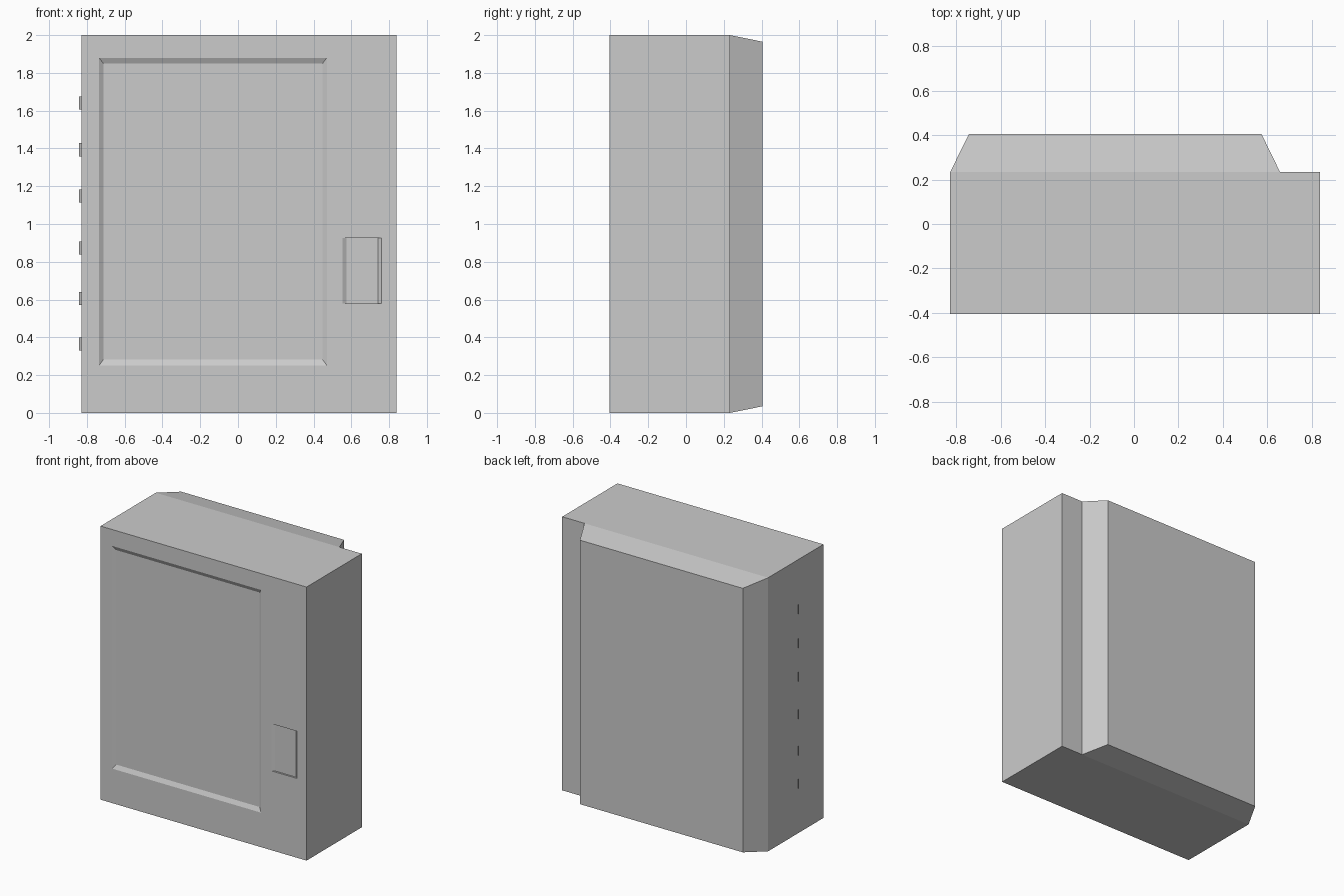
import bpy, bmesh

if "Cube" in bpy.data.objects:
    bpy.data.objects.remove(bpy.data.objects["Cube"])


def loft(name, rings):
    """Closed solid through rectangles given as (y, x0, x1, z0, z1)."""
    bm = bmesh.new()
    loops = [[bm.verts.new((x, y, z)) for x, z in ((x0, z0), (x1, z0), (x1, z1), (x0, z1))]
             for y, x0, x1, z0, z1 in rings]
    bm.faces.new(loops[0])
    bm.faces.new(loops[-1][::-1])
    for a, b in zip(loops, loops[1:]):
        for i in range(4):
            j = (i + 1) % 4
            bm.faces.new((a[i], b[i], b[j], a[j]))
    bmesh.ops.recalc_face_normals(bm, faces=bm.faces)
    mesh = bpy.data.meshes.new(name)
    bm.to_mesh(mesh)
    bm.free()
    obj = bpy.data.objects.new(name, mesh)
    bpy.context.collection.objects.link(obj)
    return obj


def combine(target, tool, operation):
    """Apply a boolean and discard the tool object."""
    mod = target.modifiers.new("combine", 'BOOLEAN')
    mod.operation = operation
    mod.solver = 'EXACT'
    mod.object = tool
    bpy.context.view_layer.objects.active = target
    bpy.ops.object.modifier_apply(modifier=mod.name)
    bpy.data.objects.remove(tool)


FRONT, STEP, BACK = -0.405, 0.233, 0.405
LEFT, RIGHT = -0.828, 0.838

# Main box with the tapered housing on its back
cabinet = loft("cabinet_body", [(FRONT, LEFT, RIGHT, 0, 2), (STEP, LEFT, RIGHT, 0, 2)])
housing = loft("back_housing", [(STEP, LEFT, 0.658, 0, 2), (BACK, -0.743, 0.574, 0.035, 1.965)])
combine(cabinet, housing, 'UNION')

# Shallow door panel recess with sloped borders
panel = loft("panel_cutter", [(FRONT - 0.05, -0.735, 0.47, 0.252, 1.88),
                              (FRONT, -0.735, 0.47, 0.252, 1.88),
                              (FRONT + 0.015, -0.713, 0.448, 0.282, 1.85)])
combine(cabinet, panel, 'DIFFERENCE')

# Handle recess: sloped sides, straight top and bottom
grip = loft("handle_cutter", [(FRONT - 0.05, 0.553, 0.76, 0.58, 0.925),
                              (FRONT, 0.553, 0.76, 0.58, 0.925),
                              (FRONT + 0.013, 0.574, 0.742, 0.58, 0.925)])
combine(cabinet, grip, 'DIFFERENCE')

# Thin hinge leaves along the left side
for n, z in enumerate((0.365, 0.605, 0.873, 1.148, 1.393, 1.64)):
    mesh = bpy.data.meshes.new("hinge")
    corners = [(LEFT, -0.112, z - 0.035), (-0.841, -0.1, z - 0.035),
               (-0.841, -0.1, z + 0.035), (LEFT, -0.112, z + 0.035)]
    mesh.from_pydata(corners, [], [(0, 1, 2, 3)])
    bpy.context.collection.objects.link(bpy.data.objects.new(f"hinge_{n + 1}", mesh))
